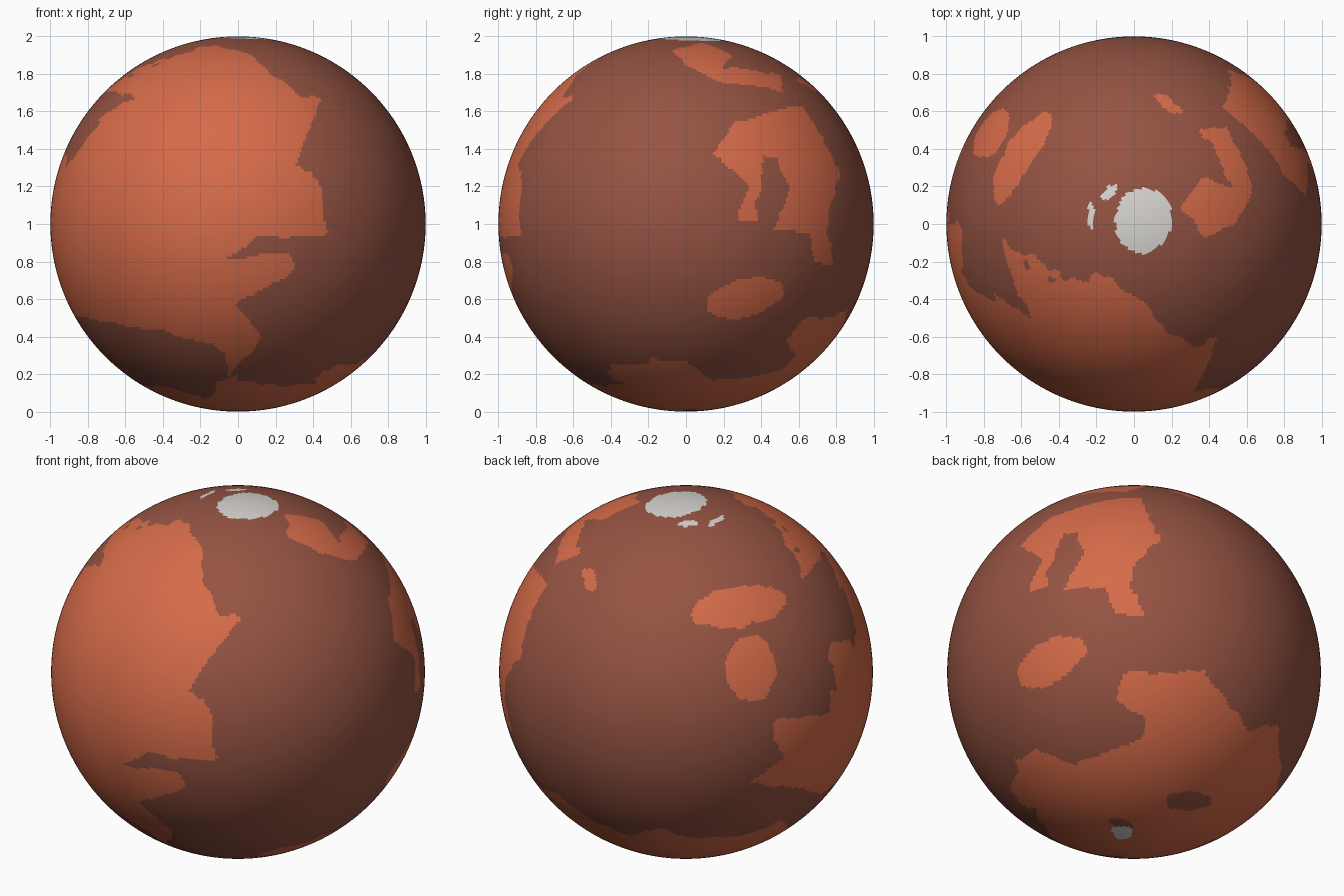
import bpy, bmesh, math
from mathutils import Vector, noise

if "Cube" in bpy.data.objects:
    bpy.data.objects.remove(bpy.data.objects["Cube"])

# Map views: azimuth and elevation the planet is looked at from
VIEWS = {"front": (0, 0), "right": (90, 0), "top": (0, 90),
         "back_left": (215, 25), "low_back": (140, -30)}
ROCK, SAND, ICE = range(3)

# Globe
bm = bmesh.new()
bmesh.ops.create_uvsphere(bm, u_segments=400, v_segments=200, radius=1)
bm.faces.ensure_lookup_table()


def project(view, dirs):
    """Flatten the visible face directions onto a view plane."""
    a, e = (math.radians(v) for v in VIEWS[view])
    right = Vector((math.cos(a), math.sin(a), 0))
    toward = Vector((math.sin(a) * math.cos(e), -math.cos(a) * math.cos(e), math.sin(e)))
    up = toward.cross(right)
    return [(i, d.dot(right), d.dot(up)) for i, d in enumerate(dirs) if d.dot(toward) > 0]


# Face directions, slightly warped so that coastlines turn out ragged
dirs = []
for f in bm.faces:
    d = f.calc_center_median().normalized()
    dirs.append(d + noise.noise_vector(d * 12) * 0.02)
flat = {view: project(view, dirs) for view in VIEWS}


def inside(x, y, outline):
    hit = False
    x1, y1 = outline[-1]
    for x2, y2 in outline:
        if (y1 > y) != (y2 > y) and x < (x2 - x1) * (y - y1) / (y2 - y1) + x1:
            hit = not hit
        x1, y1 = x2, y2
    return hit


def region(view, mat, outline):
    xs, ys = zip(*outline)
    x0, x1, y0, y1 = min(xs), max(xs), min(ys), max(ys)
    for i, x, y in flat[view]:
        if x0 <= x <= x1 and y0 <= y <= y1 and inside(x, y, outline):
            bm.faces[i].material_index = mat


def blob(view, mat, u, v, ru, rv, tilt=0):
    c, s = math.cos(math.radians(tilt)), math.sin(math.radians(tilt))
    for i, x, y in flat[view]:
        x, y = x - u, y - v
        if math.hypot((x * c + y * s) / ru, (y * c - x * s) / rv) < 1:
            bm.faces[i].material_index = mat


# Southern sand plain with rock islands
region("low_back", SAND, [(-.67, -.62), (-.5, -.43), (-.32, -.5), (.04, -.36), (.06, -.25),
       (-.09, -.15), (-.05, 0), (.37, .01), (.62, -.32), (.77, -.28), (.79, -.5), (.7, -.9),
       (0, -1.1), (-.45, -.95), (-.48, -.82)])
blob("low_back", ROCK, .29, -.69, .12, .05)
blob("low_back", ROCK, -.09, -.84, .08, .06)

# Western sand
region("back_left", SAND, [(.47, -.36), (.48, -.25), (.77, -.23), (.77, -.1), (1.1, 0), (1.1, -.4),
       (.8, -.56), (.72, -.67), (.62, -.62), (.33, -.6), (.53, -.46)])
blob("back_left", SAND, .84, .09, .08, .08)

# Great front plain
region("front", SAND, [(-.7, .71), (-.52, .83), (-.18, .95), (.01, .93), (.16, .82), (.33, .68),
       (.45, .67), (.31, .33), (.43, .22), (.48, -.05), (.28, -.07), (.1, -.06), (-.07, -.19),
       (.25, -.15), (.32, -.24), (-.01, -.42), (.13, -.6), (-.05, -.83), (-.06, -.68), (-.2, -.62),
       (-.9, -.48), (-1.1, -.4), (-1.1, .2), (-.91, .31), (-.7, .6), (-.54, .68)])

# Rock basins and sand rim along the front's southern edge
region("front", ROCK, [(-1.1, -.45), (-.9, -.49), (-.2, -.62), (-.06, -.68), (-.15, -.94),
       (-.39, -.86), (-1, -.95)])
region("front", ROCK, [(.04, -.74), (.4, -.79), (.42, -.86), (-.02, -.86)])
region("front", SAND, [(-.65, -.82), (-.2, -.96), (-.05, -.84), (.4, -.86), (.46, -.79), (.7, -.72),
       (.5, -1.1), (-.5, -1.1)])

# Eastern sand
region("right", SAND, [(.14, .37), (.26, .54), (.62, .64), (.82, .3), (.75, .02), (.78, -.22),
       (.69, -.2), (.66, -.05), (.46, -.02), (.56, .2), (.48, .35), (.41, .36), (.37, .02),
       (.28, .02), (.33, .22)])
blob("right", SAND, .32, -.39, .21, .1, 15)

# Northern sand islands
region("top", SAND, [(.35, .51), (.49, .52), (.64, .21), (.54, 0), (.39, -.06), (.25, .08),
       (.35, .25), (.52, .2), (.42, .42)])
blob("top", SAND, .19, .64, .09, .03, -35)
blob("back_left", SAND, .28, .35, .25, .11, 9)
blob("back_left", SAND, .35, .02, .13, .18)

# Polar ice
blob("top", ICE, .05, .02, .15, .18)
blob("top", ICE, -.235, .04, .02, .07)
blob("top", ICE, -.13, .17, .06, .025, 40)
blob("low_back", ICE, -.06, -.86, .055, .04)

# Finish the globe
for f in bm.faces:
    f.smooth = True
bmesh.ops.translate(bm, verts=bm.verts, vec=(0, 0, 1))
mesh = bpy.data.meshes.new("planet_globe")
bm.to_mesh(mesh)
bm.free()
for name, colour in (("dark rock", (.3, .087, .055)), ("orange sand", (.67, .147, .067)),
                     ("white ice", (.68, .66, .63))):
    mat = bpy.data.materials.new(name)
    mat.diffuse_color = (*colour, 1)
    mat.use_nodes = True
    mat.node_tree.nodes["Principled BSDF"].inputs["Base Color"].default_value = mat.diffuse_color
    mesh.materials.append(mat)
bpy.context.collection.objects.link(bpy.data.objects.new("planet_globe", mesh))
